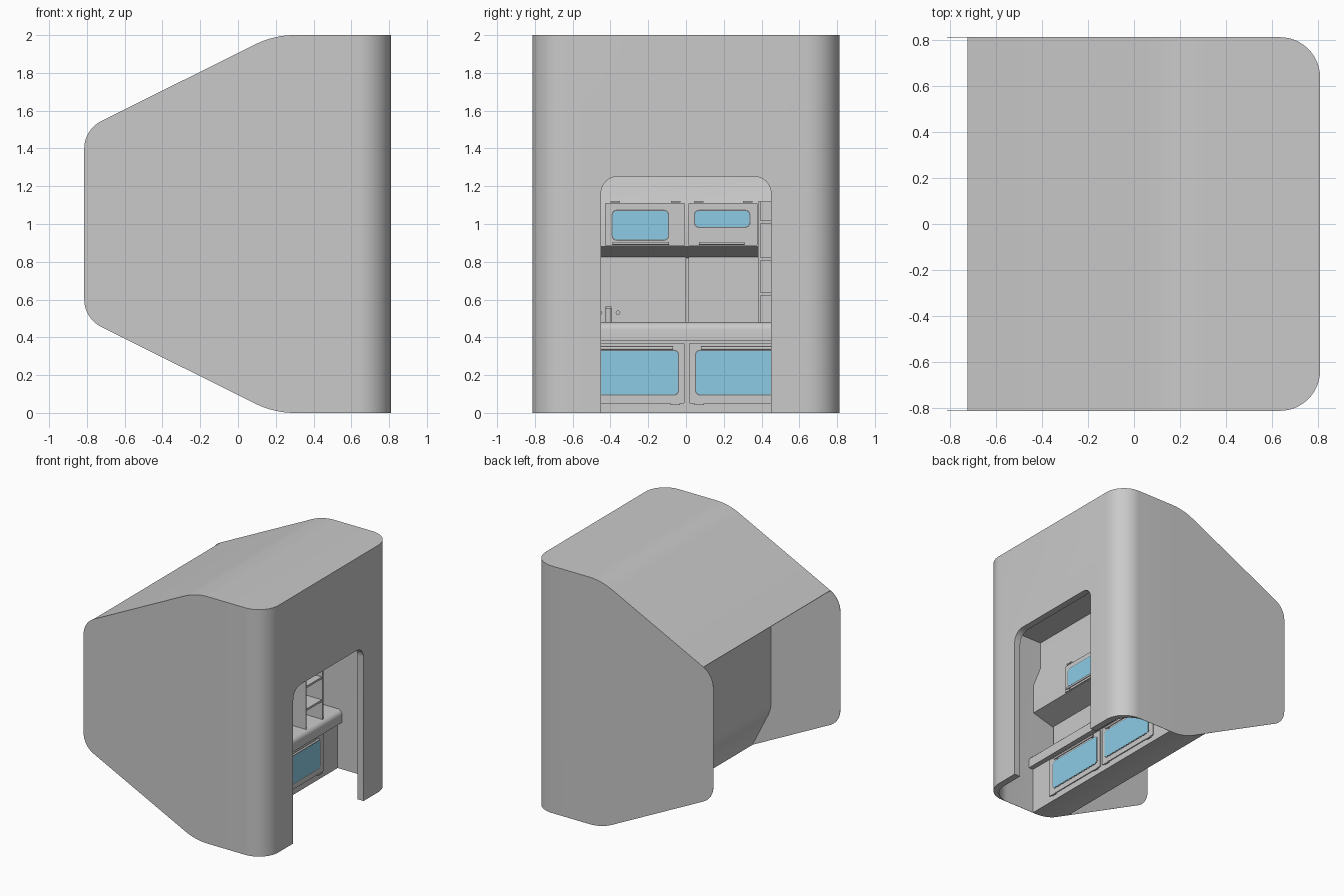
import bpy, bmesh, math
from mathutils import Vector

if "Cube" in bpy.data.objects:
    bpy.data.objects.remove(bpy.data.objects["Cube"])


def material(name, rgb):
    m = bpy.data.materials.new(name)
    m.use_nodes = True
    m.diffuse_color = (*rgb, 1)
    m.node_tree.nodes["Principled BSDF"].inputs["Base Color"].default_value = (*rgb, 1)
    return m


GREY = material("panel grey", (0.59, 0.59, 0.59))
BLUE = material("window blue", (0.265, 0.6, 0.78))
DARK = material("trim dark grey", (0.18, 0.18, 0.18))


def fillet(corners, steps=8):
    """Round each (a, b, tangent_length) corner of an outline."""
    out = []
    for i, (a, b, r) in enumerate(corners):
        p = Vector((a, b))
        if not r:
            out.append(p)
            continue
        before = Vector(corners[i - 1][:2])
        after = Vector(corners[(i + 1) % len(corners)][:2])
        p0 = p + (before - p).normalized() * r
        p1 = p + (after - p).normalized() * r
        # rational curve that makes a circular arc
        w = math.cos((p - p0).angle(p1 - p) / 2)
        for k in range(steps + 1):
            t = k / steps
            c = [(1 - t) ** 2, 2 * w * t * (1 - t), t * t]
            out.append((p0 * c[0] + p * c[1] + p1 * c[2]) / sum(c))
    return out


def prism(name, outline, axis, lo, hi, mat=GREY):
    """Extrude a 2D outline along an axis between lo and hi."""
    place = {"x": lambda a, b, d: (d, a, b),
             "y": lambda a, b, d: (a, d, b),
             "z": lambda a, b, d: (a, b, d)}[axis]
    bm = bmesh.new()
    face = bm.faces.new([bm.verts.new(place(p[0], p[1], lo)) for p in outline])
    shift = Vector(place(0, 0, hi - lo))
    moved = bmesh.ops.extrude_face_region(bm, geom=[face], use_keep_orig=True)["geom"]
    bmesh.ops.translate(bm, vec=shift, verts=[v for v in moved if isinstance(v, bmesh.types.BMVert)])
    bmesh.ops.recalc_face_normals(bm, faces=bm.faces)
    mesh = bpy.data.meshes.new(name)
    bm.to_mesh(mesh)
    bm.free()
    mesh.materials.append(mat)
    ob = bpy.data.objects.new(name, mesh)
    bpy.context.collection.objects.link(ob)
    return ob


def combine(ob, cutter, operation):
    """Apply a boolean and discard the cutter."""
    mod = ob.modifiers.new("cut", "BOOLEAN")
    mod.object, mod.operation, mod.solver = cutter, operation, "EXACT"
    graph = bpy.context.evaluated_depsgraph_get()
    mesh = bpy.data.meshes.new_from_object(ob.evaluated_get(graph))
    ob.modifiers.clear()
    ob.data = mesh
    bpy.data.objects.remove(cutter)


def smooth(ob):
    bpy.ops.object.select_all(action="DESELECT")
    ob.select_set(True)
    bpy.context.view_layer.objects.active = ob
    bpy.ops.object.shade_smooth_by_angle(angle=math.radians(30))


def rect(a0, a1, b0, b1, r=0):
    return fillet([(a0, b0, r), (a1, b0, r), (a1, b1, r), (a0, b1, r)], 5)


def plan(x, y, r):
    return fillet([(-1, -y, 0), (x, -y, r), (x, y, r), (-1, y, 0)], 12)


OUT = 0.813   # half width outside
IN = 0.811    # half width inside

# Outer shell: side profile with a rounded plan
side = fillet([(0.81, 0, 0), (0.81, 2, 0), (0.19, 2, 0.11), (-0.814, 1.5, 0.1),
               (-0.814, 0.5, 0.1), (0.19, 0, 0.11)])
shell = prism("shell", side, "y", -1, 1)
combine(shell, prism("plan_cutter", plan(0.81, OUT, 0.175), "z", -1, 3), "INTERSECT")

# Open space behind the galley, under the sloping roof
back = fillet([(-0.03, -0.2, 0), (-0.03, 0.115, 0), (-0.195, 0.44, 0.06), (-0.195, 1.806, 0),
               (-0.725, 1.541, 0), (-0.725, 1.8, 0), (-1, 1.8, 0), (-1, -0.2, 0)], 5)
combine(shell, prism("back_cutter", back, "y", -IN, IN), "DIFFERENCE")

# Room, whose rear outline forms the counter and overhead cabinets
room_side = fillet([(0.9, -0.2, 0), (0.9, 1.52, 0), (0.25, 1.52, 0), (0.25, 1.3, 0),
                    (0.32, 1.12, 0), (0.32, 0.88, 0), (0.11, 0.82, 0), (0.11, 0.48, 0),
                    (0.365, 0.48, 0.04), (0.365, 0.38, 0), (0.325, 0.38, 0), (0.325, -0.2, 0)], 5)
room = prism("room_cutter", room_side, "y", -1, 1)
combine(room, prism("room_plan", plan(0.755, IN, 0.175), "z", -1, 3), "INTERSECT")
combine(shell, room, "DIFFERENCE")

# Doorway and the shelf niche
door = fillet([(-0.45, -0.2, 0), (0.45, -0.2, 0), (0.45, 1.252, 0.09), (-0.45, 1.252, 0.09)])
combine(shell, prism("door_cutter", door, "x", 0.6, 1), "DIFFERENCE")
combine(shell, prism("niche_cutter", rect(0.39, 0.6, 0.481, 1.12), "x", 0.06, 0.5), "DIFFERENCE")
smooth(shell)

# Narrow shelf unit in the niche, standing on the counter
for i, z in enumerate((0.63, 0.815, 1.01)):
    prism(f"shelf_{i + 1}", rect(0.39, 0.6, z - 0.008, z + 0.008), "x", 0.05, 0.335)
for name, y in (("right", 0.388), ("left", 0.6)):
    prism("shelf_upright_" + name, rect(y - 0.006, y + 0.006, 0.478, 1.12), "x", 0.05, 0.34)


def cabinet_door(name, x, panel, window, handle, hinge_z):
    """Panel with a framed window, bar handle and two hinges."""
    y0, y1 = panel[:2]
    prism(name + "_panel", rect(*panel, 0.008), "x", x - 0.002, x + 0.008)
    w = window
    trim = rect(w[0] - 0.006, w[1] + 0.006, w[2] - 0.006, w[3] + 0.006, 0.028)
    prism(name + "_window_trim", trim, "x", x, x + 0.010, DARK)
    prism(name + "_window", rect(*w, 0.022), "x", x, x + 0.012, BLUE)
    a, b, z = handle
    smooth(prism(name + "_handle", rect(x + 0.018, x + 0.032, z - 0.008, z + 0.008, 0.006), "y", a, b))
    for k, y in enumerate((a + 0.02, b - 0.02)):
        prism(f"{name}_handle_post_{k}", rect(y - 0.008, y + 0.008, z - 0.005, z + 0.005), "x", x, x + 0.02)
    for k, y in enumerate((y0 + 0.055, y1 - 0.05)):
        prism(f"{name}_hinge_{k}", rect(y - 0.025, y + 0.025, hinge_z - 0.005, hinge_z + 0.005),
              "x", x, x + 0.014)


# Overhead cabinets
cabinet_door("upper_right", 0.32, (-0.43, -0.004, 0.885, 1.112), (-0.388, -0.095, 0.917, 1.07),
             (-0.39, -0.09, 0.898), 1.118)
cabinet_door("upper_left", 0.32, (0.012, 0.378, 0.885, 1.112), (0.048, 0.335, 0.985, 1.07),
             (0.07, 0.31, 0.898), 1.118)

# Lower cabinets
cabinet_door("lower_right", 0.325, (-0.61, -0.006, 0.05, 0.37), (-0.56, -0.042, 0.098, 0.328),
             (-0.53, -0.07, 0.343), 0.047)
cabinet_door("lower_left", 0.325, (0.015, 0.62, 0.05, 0.37), (0.053, 0.57, 0.098, 0.328),
             (0.08, 0.54, 0.343), 0.047)

# Splashback panels with a seam between them
for name, y0, y1 in (("right", -0.8, 0.0), ("left", 0.012, 0.38)):
    prism("splashback_" + name, rect(y0, y1, 0.478, 0.824), "x", 0.1, 0.13)


def disc(a, b, r):
    return [(a + r * math.cos(t * math.tau / 16), b + r * math.sin(t * math.tau / 16)) for t in range(16)]


# Tap with a spout and two knobs
smooth(prism("tap_post", disc(0.17, -0.41, 0.016), "z", 0.475, 0.56))
smooth(prism("tap_spout", rect(-0.425, -0.395, 0.553, 0.566, 0.005), "x", 0.155, 0.24))
for i, y in enumerate((-0.455, -0.36)):
    smooth(prism(f"tap_knob_{i + 1}", disc(y, 0.53, 0.012), "x", 0.12, 0.15))
